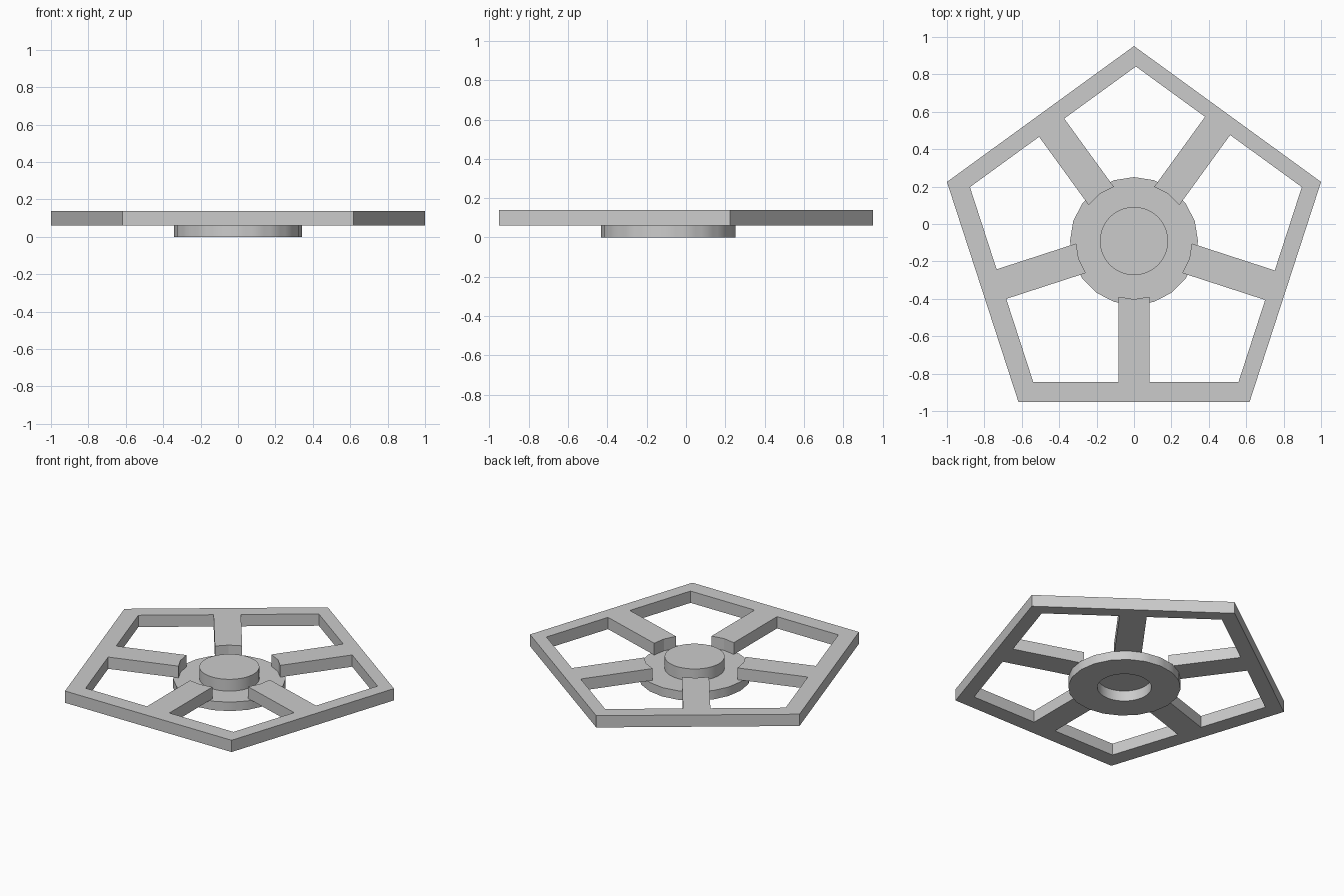
import bpy, bmesh
from math import radians, sin, cos, pi
from mathutils import Vector

cube = bpy.data.objects.get("Cube")
if cube:
    bpy.data.objects.remove(cube, do_unlink=True)

grey = bpy.data.materials.new("plain grey")
grey.use_nodes = True
grey.diffuse_color = (0.6, 0.6, 0.6, 1)
grey.node_tree.nodes["Principled BSDF"].inputs["Base Color"].default_value = (0.6, 0.6, 0.6, 1)

BASE, TOP = 0.06, 0.139
AXIS = Vector((0, -0.091))


def polar(centre, radius, angle):
    return centre + radius * Vector((cos(angle), sin(angle)))


def finish(bm, name, smooth=False):
    bmesh.ops.recalc_face_normals(bm, faces=bm.faces)
    mesh = bpy.data.meshes.new(name)
    bm.to_mesh(mesh)
    bm.free()
    obj = bpy.data.objects.new(name, mesh)
    bpy.context.collection.objects.link(obj)
    mesh.materials.append(grey)
    if smooth:
        bpy.ops.object.select_all(action="DESELECT")
        obj.select_set(True)
        bpy.context.view_layer.objects.active = obj
        bpy.ops.object.shade_smooth_by_angle(angle=radians(35))
    return obj


# Pentagonal rim with five spokes, drawn flat then raised
outer_centre, outer_radius = Vector((0, -0.1)), 1.0515
inner_centre, inner_radius = Vector((0.01, -0.091)), 0.933
half_width, spoke_start = 0.083, 0.311

bm = bmesh.new()


def flat_face(points):
    bm.faces.new([bm.verts.new((p.x, p.y, BASE)) for p in points])


for i in range(5):
    mid = -pi / 2 + i * 2 * pi / 5
    a, b = mid - pi / 5, mid + pi / 5
    along = Vector((cos(mid), sin(mid)))
    side = Vector((-along.y, along.x)) * half_width
    reach = (inner_centre - AXIS).dot(along) + inner_radius * cos(pi / 5)
    end = AXIS + along * reach
    # Rim side
    flat_face([polar(outer_centre, outer_radius, a), polar(outer_centre, outer_radius, b),
               polar(inner_centre, inner_radius, b), end + side, end - side,
               polar(inner_centre, inner_radius, a)])
    # Spoke with a hollowed inner end
    start = AXIS + along * (spoke_start - 0.013)
    flat_face([end - side, end + side, start + side,
               AXIS + along * spoke_start, start - side])

bmesh.ops.remove_doubles(bm, verts=bm.verts, dist=0.0005)
raised = bmesh.ops.extrude_face_region(bm, geom=bm.faces[:], use_keep_orig=True)
bmesh.ops.translate(bm, vec=(0, 0, TOP - BASE),
                    verts=[v for v in raised["geom"] if isinstance(v, bmesh.types.BMVert)])
finish(bm, "rim_and_spokes")

# Hub: flanged disc with a raised cap and a blind hole underneath
SEGMENTS, SIDES = 60, 20
step = 2 * pi / SIDES
FLANGE = 0.342
profile = [(0.164, 0.07), (0.164, 0), (FLANGE, 0), (FLANGE, BASE), (0.182, BASE), (0.182, TOP)]

bm = bmesh.new()
rings = []
for radius, z in profile:
    ring = []
    for k in range(SEGMENTS):
        angle = k * 2 * pi / SEGMENTS
        r = radius
        if radius == FLANGE:  # the flange has fewer sides
            r *= cos(step / 2) / cos((k % (SEGMENTS // SIDES)) * 2 * pi / SEGMENTS - step / 2)
        p = polar(AXIS, r, angle)
        ring.append(bm.verts.new((p.x, p.y, z)))
    rings.append(ring)
for low, high in zip(rings, rings[1:]):
    for k in range(SEGMENTS):
        n = (k + 1) % SEGMENTS
        bm.faces.new([low[k], low[n], high[n], high[k]])
bm.faces.new(rings[0])
bm.faces.new(rings[-1])
finish(bm, "hub", smooth=True)
